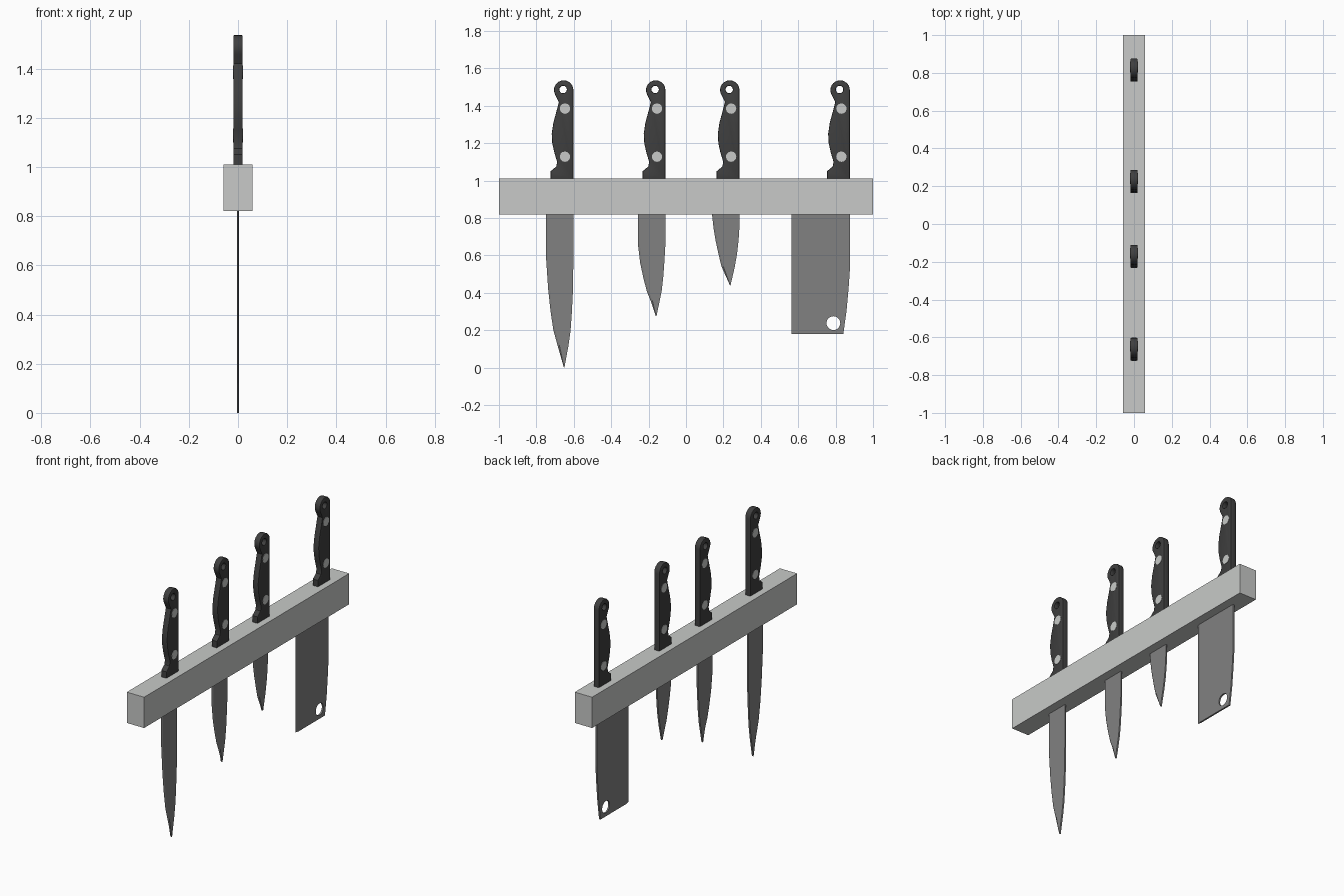
import bpy, bmesh, math

cube = bpy.data.objects.get("Cube")
if cube:
    bpy.data.objects.remove(cube, do_unlink=True)


def material(name, rgb):
    m = bpy.data.materials.new(name)
    m.use_nodes = True
    m.diffuse_color = (*rgb, 1)
    m.node_tree.nodes["Principled BSDF"].inputs["Base Color"].default_value = (*rgb, 1)
    return m


LIGHT = material("light steel", (0.58, 0.59, 0.58))
STEEL = material("blade steel", (0.22, 0.22, 0.22))
BLACK = material("black handle", (0.05, 0.05, 0.05))
TOP, BOTTOM = 1.01, 0.82      # faces of the rack bar


def finish(ob, mat, smooth=None):
    ob.data.materials.clear()
    ob.data.materials.append(mat)
    if smooth:
        bpy.ops.object.select_all(action='DESELECT')
        ob.select_set(True)
        bpy.context.view_layer.objects.active = ob
        bpy.ops.object.shade_smooth_by_angle(angle=math.radians(smooth))
    return ob


def mesh_object(name, bm):
    bmesh.ops.recalc_face_normals(bm, faces=bm.faces)
    me = bpy.data.meshes.new(name)
    bm.to_mesh(me)
    bm.free()
    ob = bpy.data.objects.new(name, me)
    bpy.context.collection.objects.link(ob)
    return ob


def disc(name, y, z, radius, depth, sides):
    bpy.ops.mesh.primitive_cylinder_add(vertices=sides, radius=radius, depth=depth,
                                        location=(0, y, z), rotation=(0, math.pi / 2, 0))
    ob = bpy.context.object
    ob.name = name
    return ob


def arc(y, z, r, start, end, n):
    return [(y + r * math.cos(math.radians(start + (end - start) * i / n)),
             z + r * math.sin(math.radians(start + (end - start) * i / n)))
            for i in range(n + 1)]


# Handle: one filled outline with a hanging hole and rounded edges
GRIP = [(-.078, 1.42), (-.088, 1.38), (-.107, 1.31), (-.116, 1.25), (-.113, 1.20),
        (-.102, 1.15), (-.087, 1.10), (-.092, 1.075), (-.122, 1.05), (-.122, 1.008)]
OUTLINE = [(0, 1.008)] + arc(-.052, 1.484, .052, 0, 212, 14) + GRIP
HOLE = arc(-.055, 1.487, .02, 360, 30, 11)


def handle(name, back):
    cu = bpy.data.curves.new(name, 'CURVE')
    cu.dimensions = '2D'
    cu.fill_mode = 'BOTH'
    cu.extrude, cu.bevel_depth, cu.offset, cu.bevel_resolution = .014, .005, -.005, 1
    for pts in (OUTLINE, HOLE):
        sp = cu.splines.new('POLY')
        sp.points.add(len(pts) - 1)
        for p, (y, z) in zip(sp.points, pts):
            p.co = (y, z, 0, 1)
        sp.use_cyclic_u = True
    ob = bpy.data.objects.new(name, cu)
    bpy.context.collection.objects.link(ob)
    ob.rotation_euler = (math.pi / 2, 0, math.pi / 2)
    ob.location.y = back
    bpy.ops.object.select_all(action='DESELECT')
    ob.select_set(True)
    bpy.context.view_layer.objects.active = ob
    bpy.ops.object.convert(target='MESH')
    ob = bpy.context.object
    bm = bmesh.new()
    bm.from_mesh(ob.data)
    bmesh.ops.remove_doubles(bm, verts=bm.verts, dist=.0002)
    bmesh.ops.recalc_face_normals(bm, faces=bm.faces)
    bm.to_mesh(ob.data)
    bm.free()
    finish(ob, BLACK, 35)


# Blade: rows of (height, cutting edge, spine) with a ground cutting edge
def blade(name, back, rows, grind):
    bm = bmesh.new()
    t, rings = .005, []
    for z, edge, spine in rows:
        g = edge + min(grind, .4 * (spine - edge))
        rings.append([bm.verts.new((x, back + y, z)) for x, y in
                      ((0, edge), (t, g), (t, spine), (-t, spine), (-t, g))])
    for a, b in zip(rings, rings[1:]):
        for i in range(5):
            j = (i + 1) % 5
            bm.faces.new((a[i], a[j], b[j], b[i]))
    bm.faces.new(rings[0])
    bm.faces.new(rings[-1])
    return finish(mesh_object(name, bm), STEEL)


KNIVES = {
    "carving_knife": (-.602, .01, [(1.01, -.12, 0), (.82, -.147, 0), (.6, -.147, 0),
                      (.42, -.135, -.002), (.3, -.122, -.008), (.2, -.107, -.015),
                      (.12, -.085, -.026), (0, -.051, -.048)]),
    "kitchen_knife": (-.11, .01, [(1.01, -.12, 0), (.82, -.147, 0), (.66, -.147, 0),
                      (.56, -.135, -.006), (.48, -.118, -.012), (.41, -.1, -.02),
                      (.36, -.08, -.03), (.275, -.051, -.048)]),
    "paring_knife": (.286, .01, [(1.01, -.12, 0), (.82, -.147, 0), (.74, -.138, -.001),
                     (.68, -.128, -.005), (.61, -.113, -.013), (.54, -.096, -.025),
                     (.44, -.051, -.048)]),
    "cleaver": (.876, .022, [(1, -.313, 0), (.82, -.313, 0), (.52, -.313, 0),
                (.42, -.313, -.007), (.3, -.313, -.018), (.18, -.313, -.035)]),
}

for name, (back, grind, rows) in KNIVES.items():
    handle(name + "_handle", back)
    body = blade(name + "_blade", back, rows, grind)
    for label, z in (("upper", 1.385), ("lower", 1.128)):
        finish(disc(f"{name}_{label}_rivet", back - .045, z, .028, .041, 12), LIGHT)
    if name == "cleaver":
        # Round hole near the cleaver's lower corner
        cutter = disc("cleaver_hole_cutter", back - .088, .238, .037, .1, 20)
        cutter.hide_render = True
        cutter.hide_set(True)
        cut = body.modifiers.new("hole", 'BOOLEAN')
        cut.operation, cut.object, cut.solver = 'DIFFERENCE', cutter, 'EXACT'

# Rack bar
bpy.ops.mesh.primitive_cube_add(size=1, location=(0, 0, (TOP + BOTTOM) / 2))
bar = bpy.context.object
bar.name = "rack_bar"
bar.scale = (.118, 2, TOP - BOTTOM)
finish(bar, LIGHT)
